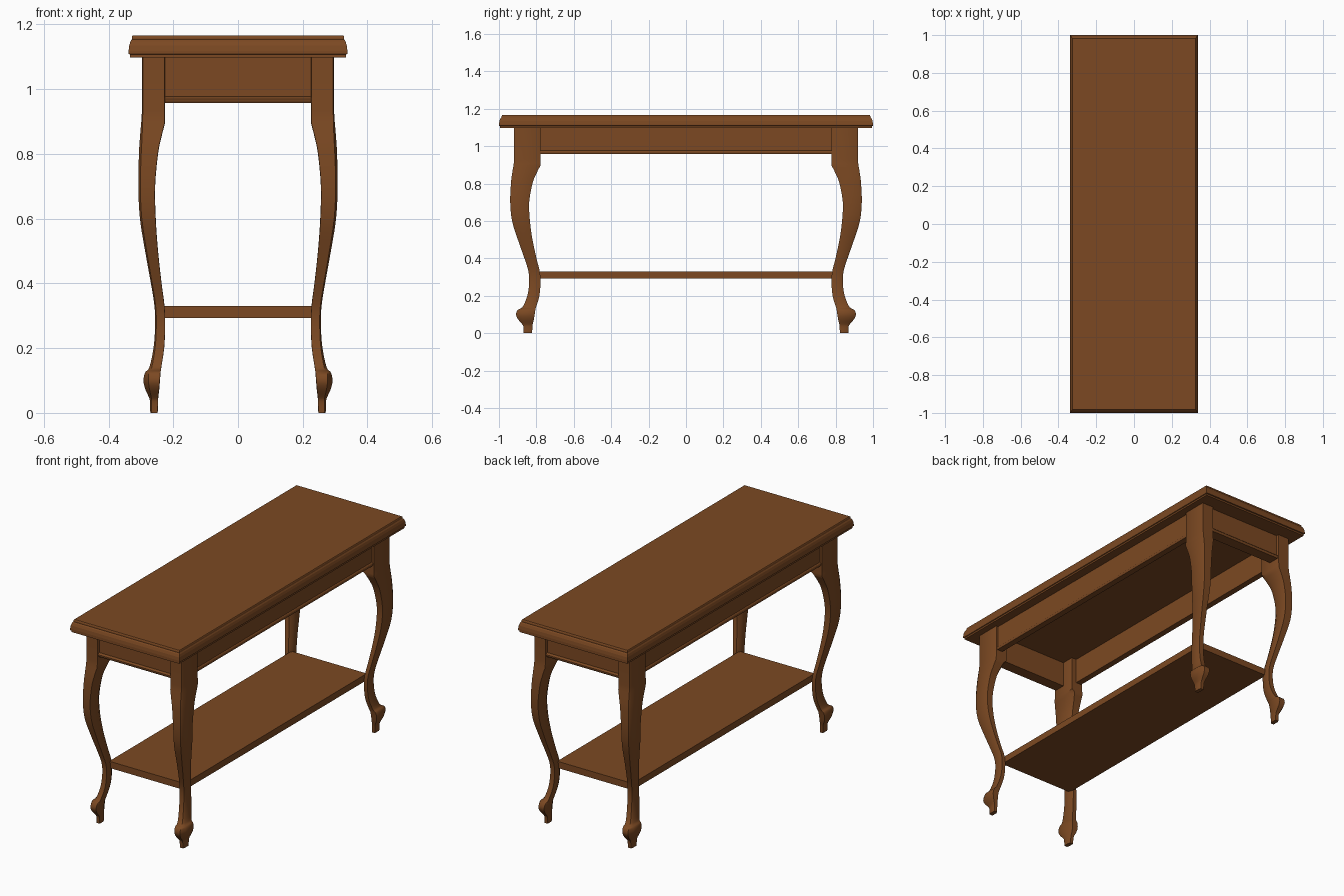
import bpy, bmesh

if "Cube" in bpy.data.objects:
    bpy.data.objects.remove(bpy.data.objects["Cube"])

wood = bpy.data.materials.new("brown wood")
wood.diffuse_color = (0.2, 0.066, 0.016, 1)
wood.use_nodes = True
wood.node_tree.nodes["Principled BSDF"].inputs["Base Color"].default_value = wood.diffuse_color


def make(name, rings, smooth=True):
    """Skin a stack of closed rings and cap both ends."""
    bm = bmesh.new()
    loops = [[bm.verts.new(p) for p in r] for r in rings]
    n = len(loops[0])
    for a, b in zip(loops, loops[1:]):
        for i in range(n):
            j = (i + 1) % n
            bm.faces.new((a[i], a[j], b[j], b[i]))
    bm.faces.new(loops[0])
    bm.faces.new(loops[-1])
    bmesh.ops.recalc_face_normals(bm, faces=bm.faces)
    me = bpy.data.meshes.new(name)
    bm.to_mesh(me)
    bm.free()
    ob = bpy.data.objects.new(name, me)
    bpy.context.collection.objects.link(ob)
    me.materials.append(wood)
    if smooth:
        bpy.ops.object.select_all(action='DESELECT')
        ob.select_set(True)
        bpy.context.view_layer.objects.active = ob
        bpy.ops.object.shade_smooth_by_angle(angle=0.7)
    return ob


def rect(hx, hy, z):
    return [(-hx, -hy, z), (hx, -hy, z), (hx, hy, z), (-hx, hy, z)]


# table top with moulded edge: (z, inset)
edge = [(1.098, .004), (1.107, .004), (1.109, .0), (1.118, .0), (1.135, .002),
        (1.148, .006), (1.154, .010), (1.158, .010), (1.163, .011), (1.166, .013)]
make("table_top", [rect(.338 - d, 1 - d * 1.4, z) for z, d in edge], False)

# lower shelf
make("lower_shelf", [rect(.233, .805, .293), rect(.233, .805, .33)], False)

# cabriole leg outline: z, outer x, inner x, inner corner cut, outer corner cut
LEG = [(.897, .299, .225, .25, .06), (.85, .303, .237, .3, .1), (.8, .306, .247, .3, .12),
       (.7, .308, .256, .3, .12), (.6, .303, .254, .3, .12), (.5, .287, .247, .3, .12),
       (.4, .269, .236, .3, .12), (.33, .258, .227, .3, .12), (.27, .256, .225, .3, .12),
       (.2, .261, .228, .3, .15), (.14, .274, .237, .3, .2), (.125, .287, .239, .3, .25),
       (.1, .292, .241, .3, .3), (.075, .287, .243, .3, .3), (.05, .276, .246, .3, .25),
       (.035, .272, .247, .25, .2), (0, .271, .248, .25, .2)]


def smooth_levels(pts, steps=3):
    """Catmull-Rom through the outline levels."""
    out = []
    for i in range(len(pts) - 1):
        p0, p1, p2 = pts[max(i - 1, 0)], pts[i], pts[i + 1]
        p3 = pts[min(i + 2, len(pts) - 1)]
        for s in range(steps):
            t = s / steps
            out.append(tuple(.5 * (2 * b + (c - a) * t + (2 * a - 5 * b + 4 * c - d) * t * t
                                   + (3 * b - a - 3 * c + d) * t ** 3)
                             for a, b, c, d in zip(p0, p1, p2, p3)))
    return out + [pts[-1]]


def leg_ring(level, sx, sy):
    z, o, i, ci, co = level
    w = o - i
    uv = [(i + w * ci, i), (o - w * .02, i), (o, i + w * .02), (o, o - w * co),
          (o - w * co, o), (i + w * .02, o), (i, o - w * .02), (i, i + w * ci)]
    return [(sx * u, sy * (.778 + (v - .225) * 1.95), z) for u, v in uv]


levels = [(1.098, .297, .225, .02, .04), (.93, .297, .225, .02, .04),
          (.91, .298, .225, .03, .05)] + smooth_levels(LEG)
for sx, side in ((-1, "left"), (1, "right")):
    for sy, end in ((-1, "front"), (1, "back")):
        make(f"{end}_{side}_leg", [leg_ring(l, sx, sy) for l in levels])

# aprons with a bead along the bottom: (outward offset, z)
APRON = [(-.055, 1.1), (0, 1.1), (0, .977), (.007, .975), (.012, .97), (.012, .965),
         (.008, .957), (-.055, .957)]
for s, a, b in ((-1, "front", "left"), (1, "back", "right")):
    make(f"{a}_apron", [[(x, s * (.903 + d), z) for d, z in APRON] for x in (-.24, .24)], False)
    make(f"{b}_apron", [[(s * (.284 + d * .54), y, z) for d, z in APRON] for y in (-.81, .81)], False)
